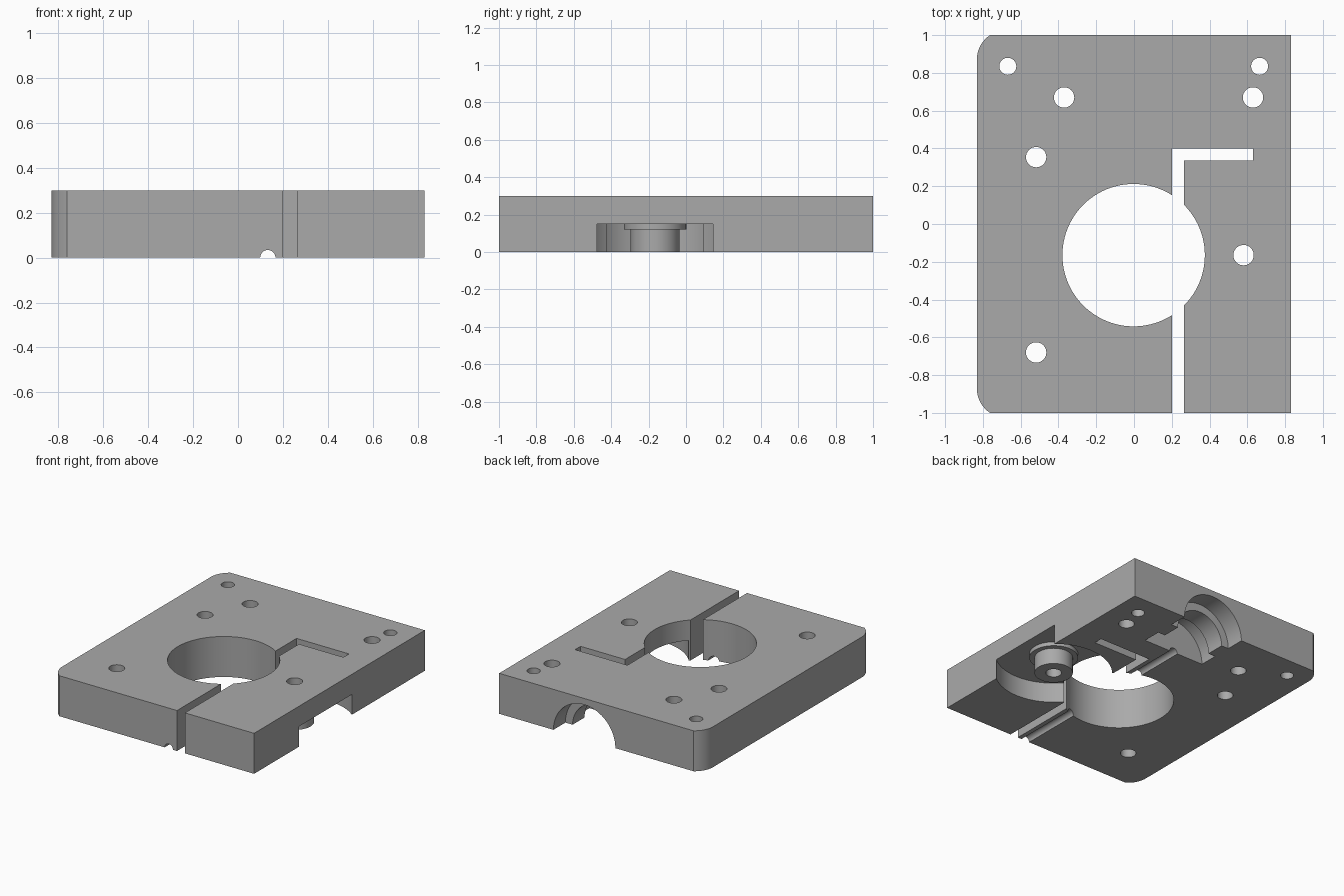
import bpy, bmesh, math
from mathutils import Matrix

if "Cube" in bpy.data.objects:
    bpy.data.objects.remove(bpy.data.objects["Cube"])

grey = bpy.data.materials.new("mid_grey")
grey.diffuse_color = (0.4, 0.4, 0.4, 1)
grey.use_nodes = True
grey.node_tree.nodes["Principled BSDF"].inputs["Base Color"].default_value = grey.diffuse_color


def make_object(name, bm):
    bmesh.ops.recalc_face_normals(bm, faces=bm.faces)
    mesh = bpy.data.meshes.new(name)
    bm.to_mesh(mesh)
    bm.free()
    mesh.materials.append(grey)
    obj = bpy.data.objects.new(name, mesh)
    bpy.context.collection.objects.link(obj)
    return obj


def prism(name, points, z0, z1):
    bm = bmesh.new()
    face = bm.faces.new([bm.verts.new((x, y, z0)) for x, y in points])
    top = bmesh.ops.extrude_face_region(bm, geom=[face])
    verts = [v for v in top["geom"] if isinstance(v, bmesh.types.BMVert)]
    bmesh.ops.translate(bm, verts=verts, vec=(0, 0, z1 - z0))
    return make_object(name, bm)


def rod(name, a, b, radius, lo, hi, along="Z", sides=64):
    """Cylinder along Z at (x=a, y=b), or along Y at (x=a, z=b)."""
    bm = bmesh.new()
    bmesh.ops.create_cone(bm, cap_ends=True, segments=sides, radius1=radius,
                          radius2=radius, depth=hi - lo)
    mid = (lo + hi) / 2
    if along == "Z":
        m = Matrix.Translation((a, b, mid))
    else:
        m = Matrix.Translation((a, mid, b)) @ Matrix.Rotation(math.pi / 2, 4, "X")
    bm.transform(m)
    return make_object(name, bm)


def combine(target, tool, operation="DIFFERENCE"):
    mod = target.modifiers.new("combine", "BOOLEAN")
    mod.operation = operation
    mod.solver = "EXACT"
    mod.object = tool
    bpy.context.view_layer.objects.active = target
    bpy.ops.object.modifier_apply(modifier=mod.name)
    bpy.data.objects.remove(tool)


# Plate with two rounded left corners
R, L, W = 0.156, -0.832, 0.832
sweep = math.asin(0.13 / R)
arc = [(L + R - R * math.cos(sweep * i / 12), 0.87 + R * math.sin(sweep * i / 12))
       for i in range(13)]
outline = [(W, -1), (W, 1)] + arc[::-1] + [(x, -y) for x, y in arc]
plate = prism("mounting_plate", outline, 0, 0.3)

# Round pocket in the underside, open at the right side
PX, PY = 0.58, -0.165
combine(plate, rod("pocket", PX, PY, 0.4, -0.1, 0.15, sides=96))

# Stepped boss standing in the pocket
combine(plate, rod("boss", PX, PY, 0.131, 0, 0.2), "UNION")
combine(plate, rod("boss_flange", PX, PY, 0.167, 0.12, 0.21), "UNION")

# Large through hole and L-shaped clamping slot
combine(plate, rod("large_hole", -0.002, PY, 0.377, -0.1, 0.4, sides=96))
combine(plate, prism("slot", [(0.2, -1.1), (0.265, -1.1), (0.265, 0.335), (0.63, 0.335),
                              (0.63, 0.4), (0.2, 0.4)], -0.1, 0.4))

# Screw holes
for x, y, r in [(-0.668, 0.835, 0.045), (0.665, 0.835, 0.045), (-0.37, 0.67, 0.054),
                (0.63, 0.67, 0.054), (-0.518, 0.354, 0.054), (-0.518, -0.68, 0.054),
                (PX, PY, 0.054)]:
    combine(plate, rod("screw_hole", x, y, r, -0.1, 0.4, sides=32))

# Half-round channel along the underside: wide, necked, wide, then a thin groove
AX = 0.133
for r, y0, y1 in [(0.034, -1.1, 1.1), (0.195, 0.65, 0.95),
                  (0.254, 0.86, 1.1), (0.254, 0.58, 0.72)]:
    combine(plate, rod("channel", AX, 0, r, y0, y1, along="Y"))

bpy.ops.object.select_all(action="DESELECT")
plate.select_set(True)
bpy.context.view_layer.objects.active = plate
bpy.ops.object.shade_smooth_by_angle(angle=math.radians(30))
